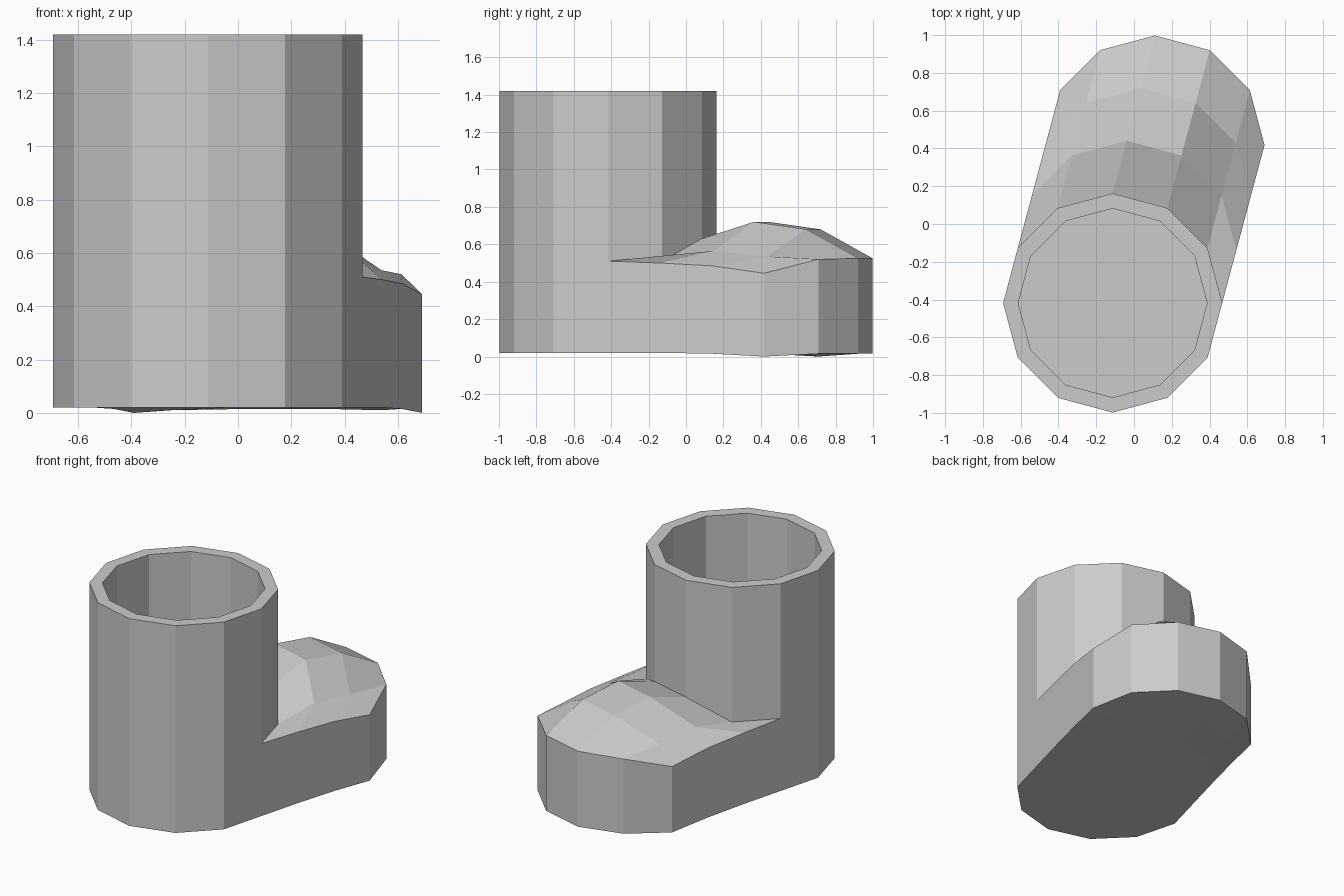
import bpy
import bmesh
from math import cos, sin, radians
from mathutils import Vector

cube = bpy.data.objects.get("Cube")
if cube:
    bpy.data.objects.remove(cube, do_unlink=True)

# Main sizes
SIDES = 12
RADIUS, INNER = 0.58, 0.5
TOP, BASE, FLOOR = 1.42, 0.02, 0.1
CENTRE = Vector((-0.113, -0.418))
TOE_SHIFT = Vector((0.224, 0.836))
ARC = 6  # ring corners shared by the shaft and the foot

# Foot heights per row: edge, shoulder, crown (mirrored across the foot)
UPPER = [(0.51, 0.51, 0.63), (0.50, 0.565, 0.72), (0.485, 0.535, 0.68), (0.445, 0.52, 0.525)]
SOLE = [(BASE, BASE, BASE), (BASE, BASE, BASE), (0.015, 0.01, 0.015), (0.0, 0.015, 0.015)]


def corner(i, radius, shift=0.0):
    a = radians(360 / SIDES * i)
    return CENTRE + TOE_SHIFT * shift + Vector((cos(a), sin(a))) * radius


bm = bmesh.new()


def vert(xy, z):
    return bm.verts.new((xy.x, xy.y, z))


def ring(radius, z):
    return [vert(corner(i, radius), z) for i in range(SIDES)]


def foot_rows(heights):
    return [[vert(corner(i, RADIUS, r / 3), h)
             for i, h in enumerate(row + row[::-1])] for r, row in enumerate(heights)]


# Rim, inner wall and inner floor of the shaft
rim, lip, floor = ring(RADIUS, TOP), ring(INNER, TOP), ring(INNER, FLOOR)
for i in range(SIDES):
    j = (i + 1) % SIDES
    bm.faces.new((rim[i], rim[j], lip[j], lip[i]))
    bm.faces.new((lip[i], lip[j], floor[j], floor[i]))
bm.faces.new(floor)

# Upper surface, sole and side walls of the foot
upper, sole = foot_rows(UPPER), foot_rows(SOLE)
for rows in (upper, sole):
    for near, far in zip(rows, rows[1:]):
        for i in range(ARC - 1):
            bm.faces.new((near[i], far[i], far[i + 1], near[i + 1]))
for r in range(3):
    for side in (0, ARC - 1):
        bm.faces.new((sole[r][side], sole[r + 1][side], upper[r + 1][side], upper[r][side]))
for i in range(ARC - 1):
    bm.faces.new((sole[3][i], sole[3][i + 1], upper[3][i + 1], upper[3][i]))

# Outer wall of the shaft: above the foot, then down to the ground
base = sole[0] + [vert(corner(i, RADIUS), BASE) for i in range(ARC, SIDES)]
for i in range(ARC - 1):
    bm.faces.new((upper[0][i], upper[0][i + 1], rim[i + 1], rim[i]))
for i in range(ARC - 1, SIDES):
    j = (i + 1) % SIDES
    wall = [base[i], base[j], rim[j], rim[i]]
    if i == ARC - 1:
        wall.append(upper[0][i])
    if j == 0:
        wall.insert(2, upper[0][0])
    bm.faces.new(wall)
bm.faces.new(base)

bmesh.ops.recalc_face_normals(bm, faces=bm.faces)
mesh = bpy.data.meshes.new("boot")
bm.to_mesh(mesh)
bm.free()

# Single flat grey
grey = bpy.data.materials.new("plain_grey")
grey.use_nodes = True
colour = (0.6, 0.6, 0.6, 1.0)
grey.diffuse_color = colour
for node in grey.node_tree.nodes:
    if node.type == "BSDF_PRINCIPLED":
        node.inputs["Base Color"].default_value = colour
mesh.materials.append(grey)

boot = bpy.data.objects.new("boot", mesh)
bpy.context.collection.objects.link(boot)
